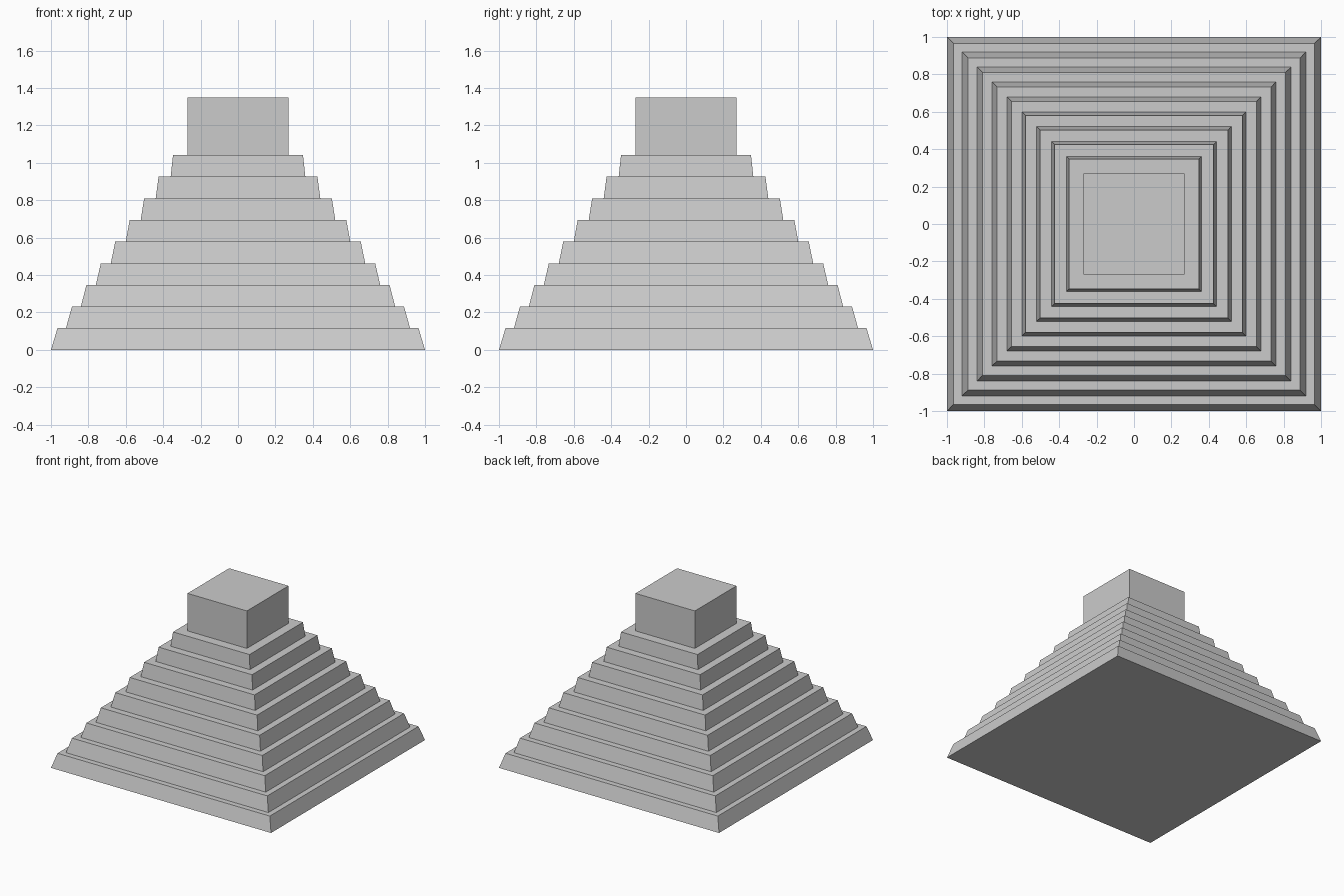
import bpy
import bmesh

cube = bpy.data.objects.get("Cube")
if cube:
    bpy.data.objects.remove(cube, do_unlink=True)

# Single stone colour
STONE = (0.6, 0.6, 0.6, 1.0)
stone = bpy.data.materials.new("grey_stone")
stone.use_nodes = True
stone.diffuse_color = STONE
stone.node_tree.nodes["Principled BSDF"].inputs["Base Color"].default_value = STONE


def square_block(name, z, height, bottom, top):
    """Square block with the given half widths at its foot and top."""
    bm = bmesh.new()
    bmesh.ops.create_cube(bm, size=2)
    for v in bm.verts:
        upper = v.co.z > 0
        half = top if upper else bottom
        v.co.x *= half
        v.co.y *= half
        v.co.z = z + height if upper else z
    mesh = bpy.data.meshes.new(name)
    bm.to_mesh(mesh)
    bm.free()
    mesh.materials.append(stone)
    obj = bpy.data.objects.new(name, mesh)
    bpy.context.collection.objects.link(obj)
    return obj


# Nine stepped tiers with sloping sides
TIERS = 9
TIER_HEIGHT = 1.042 / TIERS
for i in range(TIERS):
    half = 1 - 0.08 * i
    square_block(f"tier_{i + 1}", i * TIER_HEIGHT, TIER_HEIGHT, half, half * 0.965)

# Upright temple on the summit
square_block("temple", TIERS * TIER_HEIGHT, 0.308, 0.27, 0.27)
